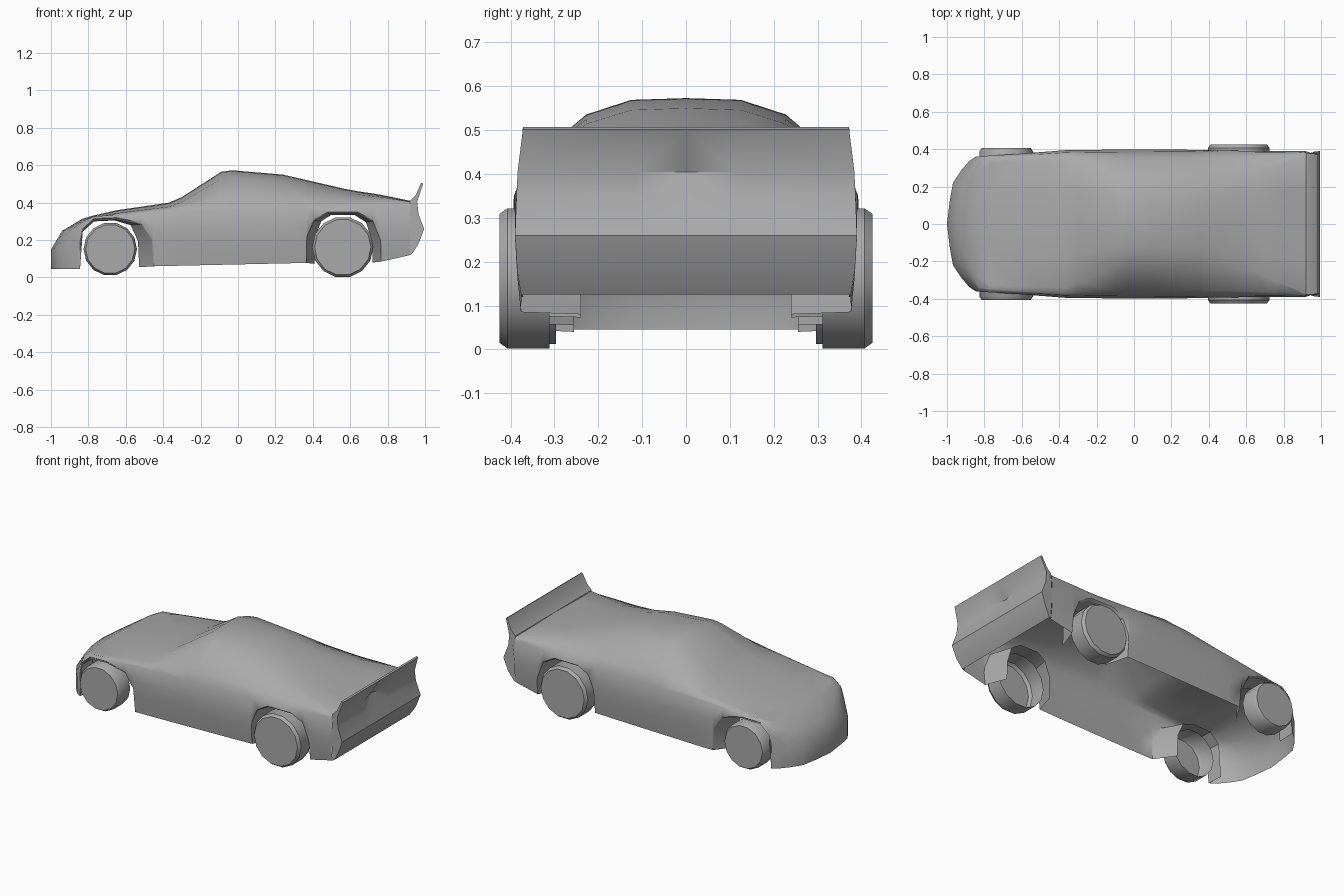
import bpy, bmesh
from math import sin, cos, pi, radians

if "Cube" in bpy.data.objects:
    bpy.data.objects.remove(bpy.data.objects["Cube"])

grey = bpy.data.materials.new("dark_grey")
grey.diffuse_color = (.4, .4, .4, 1)
grey.use_nodes = True
grey.node_tree.nodes["Principled BSDF"].inputs["Base Color"].default_value = grey.diffuse_color


def lerp_curve(pts, x):
    """Piecewise linear lookup; pts are (x, value)."""
    if x <= pts[0][0]:
        return pts[0][1]
    for (x0, v0), (x1, v1) in zip(pts, pts[1:]):
        if x <= x1:
            return v0 + (v1 - v0) * (x - x0) / (x1 - x0)
    return pts[-1][1]


def loft(name, rows, closed=False, cap_row=None, cap_end=None):
    """Skin rows of points on the +y half, then mirror across y = 0."""
    bm = bmesh.new()
    grid = [[bm.verts.new(p) for p in row] for row in rows]
    n = len(rows[0])
    for r0, r1 in zip(grid, grid[1:]):
        for i in range(n if closed else n - 1):
            j = (i + 1) % n
            bm.faces.new((r0[i], r0[j], r1[j], r1[i]))
    if cap_row is not None:
        bm.faces.new(grid[cap_row])
    if cap_end is not None:
        bm.faces.new([row[cap_end] for row in grid])
    bmesh.ops.remove_doubles(bm, verts=bm.verts, dist=0.0005)
    bmesh.ops.dissolve_degenerate(bm, edges=bm.edges, dist=0.0002)
    bmesh.ops.recalc_face_normals(bm, faces=bm.faces)
    for f in bm.faces:
        f.smooth = True
    mesh = bpy.data.meshes.new(name)
    bm.to_mesh(mesh)
    bm.free()
    mesh.set_sharp_from_angle(angle=radians(35))
    mesh.materials.append(grey)
    ob = bpy.data.objects.new(name, mesh)
    bpy.context.collection.objects.link(ob)
    mod = ob.modifiers.new("mirror", 'MIRROR')
    mod.use_axis = (False, True, False)
    mod.merge_threshold = 0.0005
    return ob


# Wheel arch outlines (x, z)
front_arch = [(-.845, .045), (-.83, .25), (-.77, .305), (-.65, .31),
              (-.52, .285), (-.46, .20), (-.45, .06)]
rear_arch = [(.365, .078), (.37, .22), (.41, .305), (.48, .34),
             (.64, .34), (.72, .30), (.76, .20), (.765, .085)]

# Long curves of the body shell
sill = front_arch + rear_arch + [(.92, .12)]
top = [(-.83, .315), (-.70, .352), (-.37, .40), (-.30, .43), (-.09, .565),
       (-.03, .573), (.24, .55), (.60, .467), (.75, .445), (.92, .41)]
crown_y = [(-.83, .14), (-.37, .18), (-.09, .125), (.40, .125), (.92, .20)]
edge_y = [(-.83, .29), (-.75, .335), (-.36, .34), (-.09, .228), (.40, .225),
          (.63, .25), (.75, .30), (.92, .375)]
edge_drop = [(-.83, .012), (-.36, .022), (-.09, .038), (.24, .035), (.92, .005)]
shoulder_y = [(-.83, .35), (-.63, .365), (-.35, .383), (.20, .387), (.92, .383)]
shoulder_z = [(-.83, .285), (-.65, .33), (-.35, .355), (.0, .36),
              (.60, .37), (.92, .39)]
waist_y = [(-.83, .362), (-.63, .374), (-.35, .396), (.20, .399), (.50, .392), (.92, .389)]
sill_y = [(-.83, .362), (-.63, .372), (-.35, .38), (.20, .382), (.92, .375)]


def section(x):
    t, low = lerp_curve(top, x), lerp_curve(sill, x)
    sh = max(lerp_curve(shoulder_z, x), low + .02)
    ey, ez = lerp_curve(edge_y, x), t - lerp_curve(edge_drop, x)
    sy = lerp_curve(shoulder_y, x)
    bulge = .1 * (sy - ey)      # rounds the side glass into the shoulder
    return [(x, 0, t), (x, lerp_curve(crown_y, x), t - .004), (x, ey, ez),
            (x, ey + .7 * (sy - ey) + bulge, ez + .7 * (sh - ez) + bulge),
            (x, sy, sh),
            (x, lerp_curve(waist_y, x), max(.26, low + .01)),
            (x, lerp_curve(waist_y, x) - .005, max(.17, low + .005)),
            (x, lerp_curve(sill_y, x), low)]


# Rounded nose rows, then cross-sections to the tail
plan = [(-1, 0), (-.985, .125), (-.968, .22), (-.925, .285), (-.88, .338)]
corner = (-.845, .36)
nose = [
    [(x, y, .045) for x, y in plan] + [(*corner, .045)] * 3,
    [(x, y, .15) for x, y in plan]
    + [(*corner, .13), (*corner, .045), (*corner, .045)],
    [(-.94, 0, .25), (-.93, .12, .25), (-.91, .215, .245), (-.885, .28, .24),
     (-.862, .335, .23), (*corner, .19), (*corner, .13), (*corner, .045)],
]
stations = sorted({p[0] for p in sill[1:]} | {-.37, -.30, -.09, -.03, .10, .24, .57})
loft("body_shell", nose + [section(x) for x in stations])

# Tail: deck lip, upswept spoiler, creased rear panel and bumper
tail = [(.92, .41, .378), (.95, .44, .378), (.98, .507, .372), (.99, .502, .372),
        (.958, .405, .384), (.965, .34, .387), (.995, .26, .39),
        (.965, .18, .385), (.93, .125, .376), (.92, .12, .375), (.92, .26, .389)]
# The rear panel has a small triangular dent in the middle
loft("rear_panel_and_spoiler",
     [[(x - (.03 if z == .405 else 0), 0, z), (x, .115, z), (x, y, z)]
      for x, z, y in tail[:9]])
# Side closing faces of the tail
loft("tail_side", [[(x, y, z), (x, y - .004, z)] for x, z, y in tail], cap_end=0)


# Wheel well linings, tapering inwards around the wheels
def lining(name, arch, cx, front_k, rear_k, inner_y):
    rows = []
    for x, z in arch:
        k = rear_k if x > cx else front_k
        rows.append([(x, lerp_curve(sill_y, x), z),
                     (cx + (x - cx) * k, inner_y, z - .005)])
    loft(name, rows)


lining("front_wheel_well", front_arch, -.68, 1.0, .66, .255)
lining("rear_wheel_well", rear_arch, .56, .77, .78, .24)


# Wheels: 14-sided drums, capped outside and open inside
def wheel(name, cx, cz, r, y0, y1):
    def ring(y, rad):
        return [(cx + rad * sin(2 * pi * (i + .5) / 14), y,
                 cz + rad * cos(2 * pi * (i + .5) / 14)) for i in range(14)]
    loft(name, [ring(y0, r), ring(y1 - .018, r), ring(y1, r * .92)],
         closed=True, cap_row=2)


wheel("front_wheels", -.683, .152, .143, .297, .405)
wheel("rear_wheels", .56, .162, .164, .311, .425)
